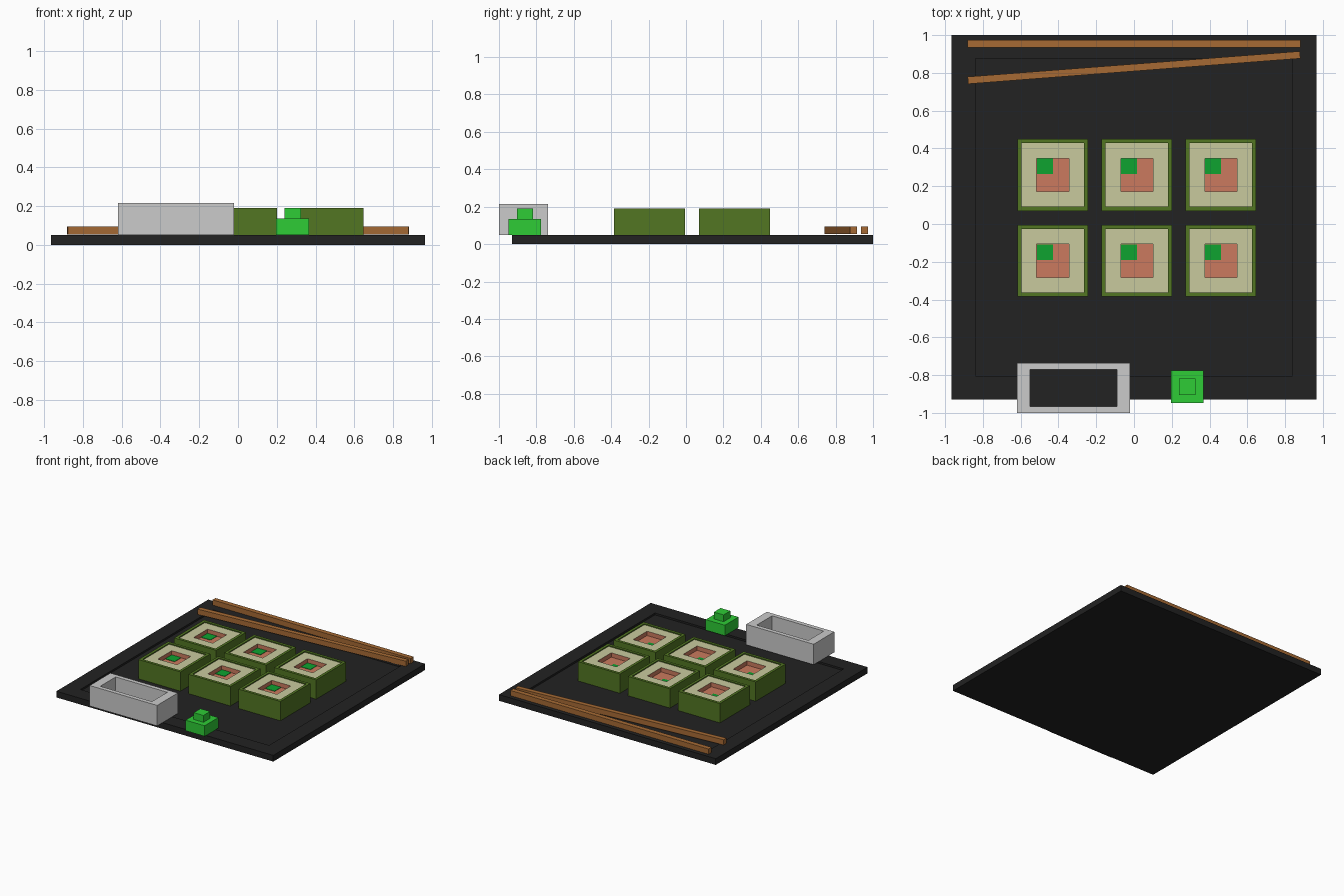
import bpy, bmesh, math
from mathutils import Vector, Matrix

cube = bpy.data.objects.get("Cube")
if cube:
    bpy.data.objects.remove(cube, do_unlink=True)


def material(name, r, g, b):
    """Flat material from display (sRGB) values, stored as linear."""
    col = [((c / 255 + 0.055) / 1.055) ** 2.4 for c in (r, g, b)] + [1]
    m = bpy.data.materials.new(name)
    m.use_nodes = True
    m.diffuse_color = col
    m.node_tree.nodes["Principled BSDF"].inputs["Base Color"].default_value = col
    return m


black = material("black lacquer", 34, 34, 34)
wood = material("wood", 166, 106, 52)
seaweed = material("seaweed green", 82, 118, 34)
rice = material("rice", 201, 202, 158)
salmon = material("salmon", 203, 122, 94)
cucumber = material("cucumber green", 14, 163, 48)
paste = material("bright green", 46, 204, 54)
ceramic = material("grey ceramic", 203, 203, 203)


def block(name, x, y, z, mat, steps=(), angle=0):
    """Box over the given ranges. Each step (inset x, inset y, rise, wall, top)
    insets the top face, then moves it, colouring the new walls and top."""
    lo, hi = Vector((x[0], y[0], z[0])), Vector((x[1], y[1], z[1]))
    size, mid = hi - lo, (lo + hi) / 2
    bm = bmesh.new()
    bmesh.ops.create_cube(bm, size=1, matrix=Matrix.Diagonal(size.to_4d()))
    mats = [mat]
    bm.faces.ensure_lookup_table()
    top = max(bm.faces, key=lambda f: f.calc_center_median().z)
    for ix, iy, rise, wall, cap in steps:
        for m in (wall, cap):
            if m not in mats:
                mats.append(m)
        top = bmesh.ops.extrude_discrete_faces(bm, faces=[top])["faces"][0]
        for v in top.verts:
            v.co.x -= math.copysign(ix, v.co.x)
            v.co.y -= math.copysign(iy, v.co.y)
            v.co.z += rise
            for f in v.link_faces:
                f.material_index = mats.index(wall)
        top.material_index = mats.index(cap)
    bm.normal_update()
    mesh = bpy.data.meshes.new(name)
    bm.to_mesh(mesh)
    bm.free()
    for m in mats:
        mesh.materials.append(m)
    ob = bpy.data.objects.new(name, mesh)
    ob.location = mid
    ob.rotation_euler.z = angle
    bpy.context.collection.objects.link(ob)
    return ob


# Tray with a shallow sunken floor
block("tray", (-0.965, 0.965), (-0.93, 1.0), (0, 0.05), black,
      [(0.125, 0.125, 0, black, black), (0, 0, -0.015, black, black)])

# Six rolls: seaweed wrap, rice, and a sunken filling
for row, cy in enumerate((-0.195, 0.26)):
    for col, cx in enumerate((-0.43, 0.015, 0.46)):
        tag = f"{row * 3 + col + 1}"
        block("roll_" + tag, (cx - 0.187, cx + 0.187), (cy - 0.19, cy + 0.19),
              (0.035, 0.19), seaweed,
              [(0.022, 0.022, 0, seaweed, seaweed),
               (0, 0, -0.008, seaweed, rice),
               (0.08, 0.08, 0, rice, rice),
               (0, 0, -0.035, salmon, salmon)])
        block("cucumber_" + tag, (cx - 0.084, cx), (cy + 0.004, cy + 0.087),
              (0.14, 0.15), cucumber)

# Chopsticks, one parallel to the back edge and one askew
block("straight_chopstick", (-0.882, 0.882), (0.935, 0.973), (0.053, 0.095), wood)
block("angled_chopstick", (-0.882, 0.882), (0.809, 0.847), (0.053, 0.095), wood,
      angle=math.atan2(0.135, 1.76))

# Sauce dish with dark sauce near the bottom
block("sauce_dish", (-0.62, -0.02), (-1.0, -0.737), (0.05, 0.215), ceramic,
      [(0.07, 0.034, 0, ceramic, ceramic), (0, 0, -0.14, ceramic, black)])

# Stepped mound of green paste
block("paste_mound", (0.197, 0.367), (-0.948, -0.775), (0.05, 0.135), paste,
      [(0.042, 0.044, 0, paste, paste), (0, 0, 0.055, paste, paste)])
